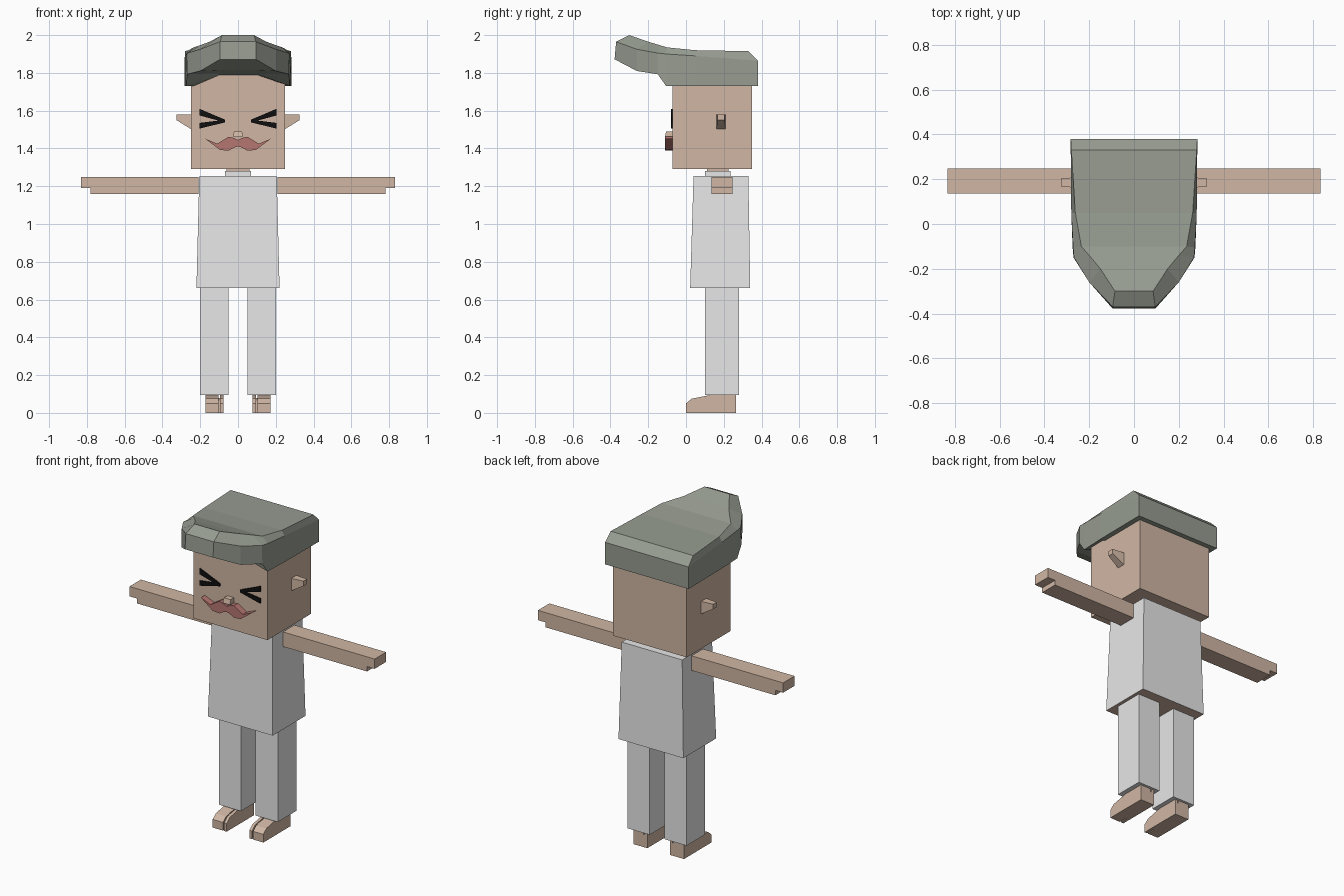
import bpy
import bmesh
from mathutils import Vector

cube = bpy.data.objects.get("Cube")
if cube:
    bpy.data.objects.remove(cube, do_unlink=True)


def material(name, rgb):
    mat = bpy.data.materials.new(name)
    mat.use_nodes = True
    mat.diffuse_color = (*rgb, 1)
    mat.node_tree.nodes["Principled BSDF"].inputs["Base Color"].default_value = (*rgb, 1)
    return mat


SKIN = material("warm skin", (0.63, 0.47, 0.37))
CLOTH = material("pale grey cloth", (0.8, 0.8, 0.8))
HAIR = material("grey green hair", (0.31, 0.335, 0.285))
LIP = material("dusty red", (0.46, 0.18, 0.165))
BLACK = material("black", (0.005, 0.005, 0.005))


def build(name, verts, faces, *mats):
    """Mesh object from points and faces, with outward normals."""
    bm = bmesh.new()
    points = [bm.verts.new(v) for v in verts]
    for f in faces:
        bm.faces.new([points[i] for i in f])
    bmesh.ops.recalc_face_normals(bm, faces=bm.faces)
    mesh = bpy.data.meshes.new(name)
    bm.to_mesh(mesh)
    bm.free()
    for mat in mats:
        mesh.materials.append(mat)
    obj = bpy.data.objects.new(name, mesh)
    bpy.context.collection.objects.link(obj)
    return obj


def loft(name, loop_a, loop_b, *mats):
    """Closed solid between two matching outlines."""
    n = len(loop_a)
    faces = [range(n), range(n, 2 * n)]
    faces += [(i, (i + 1) % n, n + (i + 1) % n, n + i) for i in range(n)]
    return build(name, [*loop_a, *loop_b], faces, *mats)


def rect(x0, x1, y0, y1, z):
    return [(x0, y0, z), (x1, y0, z), (x1, y1, z), (x0, y1, z)]


def box(name, x, y, z, mat):
    return loft(name, rect(*x, *y, z[0]), rect(*x, *y, z[1]), mat)


def extrude_y(name, outline, y0, y1, mat):
    return loft(name, [(x, y0, z) for x, z in outline],
                [(x, y1, z) for x, z in outline], mat)


def extrude_x(name, outline, x0, x1, mat):
    return loft(name, [(x0, y, z) for y, z in outline],
                [(x1, y, z) for y, z in outline], mat)


# Torso: tapered shirt with bare skin underneath
shirt = loft("shirt", rect(-0.22, 0.22, 0.022, 0.34, 0.66),
             rect(-0.205, 0.205, 0.04, 0.33, 1.255), CLOTH, SKIN)
for face in shirt.data.polygons:
    face.material_index = int(face.normal.z < -0.9)
box("collar", (-0.07, 0.07), (0.10, 0.235), (1.25, 1.28), CLOTH)
box("neck", (-0.06, 0.06), (0.11, 0.225), (1.27, 1.30), SKIN)

# Head and nose
box("head", (-0.25, 0.25), (-0.072, 0.35), (1.29, 1.87), SKIN)
loft("nose", rect(-0.025, 0.025, -0.112, -0.07, 1.46),
     rect(-0.022, 0.022, -0.105, -0.07, 1.49), SKIN)

# Moustache: half outline mirrored about the middle
upper = [(0.175, 1.452), (0.11, 1.425), (0.05, 1.462), (0.02, 1.455)]
lower = [(0.02, 1.405), (0.05, 1.388), (0.095, 1.392)]
half = upper[::-1] + lower[::-1]
half = [(0, 1.445)] + half + [(0, 1.41)]
mirrored = [(-x, z) for x, z in half[1:-1]]
extrude_y("moustache", half + mirrored[::-1], -0.11, -0.07, LIP)

# Foot side profile, toe to heel
foot = [(0.265, 0), (0, 0), (0, 0.05), (0.03, 0.075), (0.13, 0.095), (0.265, 0.095)]

for side, s in (("left", 1), ("right", -1)):
    # Squeezed-shut eye: two bars meeting towards the nose
    for part, z0, z1 in (("upper", 1.575, 1.61), ("lower", 1.505, 1.535)):
        bar = [(s * 0.205, z0), (s * 0.205, z1), (s * 0.068, 1.552), (s * 0.068, 1.538)]
        extrude_y(f"{side}_eye_{part}_bar", bar, -0.08, -0.071, BLACK)

    # Ear tapering outward
    def ear_loop(x, y0, y1, z0):
        return [(s * x, y0, z0), (s * x, y1, z0), (s * x, y1, 1.58), (s * x, y0, 1.58)]
    loft(f"{side}_ear", ear_loop(0.245, 0.16, 0.21, 1.50),
         ear_loop(0.326, 0.168, 0.203, 1.55), SKIN)

    # Arm with a stepped hand
    arm = [(0.21, 1.16), (0.78, 1.16), (0.78, 1.19), (0.832, 1.19), (0.832, 1.25), (0.21, 1.25)]
    extrude_y(f"{side}_arm", [(s * x, z) for x, z in arm], 0.136, 0.247, SKIN)

    # Trouser leg
    box(f"{side}_trouser_leg", (s * 0.05, s * 0.20), (0.10, 0.28), (0.095, 0.67), CLOTH)

    # Foot split by a narrow toe gap
    extrude_x(f"{side}_foot", foot, s * 0.102, s * 0.172, SKIN)
    extrude_x(f"{side}_big_toe", foot, s * 0.077, s * 0.095, SKIN)
    box(f"{side}_foot_bridge", (s * 0.094, s * 0.103), (0.05, 0.265), (0, 0.078), SKIN)

# Hair: four edge rows running from the nape to the tip of the quiff
top = [(0.28, 0.33, 1.915), (0.262, 0.05, 1.92), (0.235, -0.10, 1.935),
       (0.20, -0.14, 1.947), (0.15, -0.20, 1.965), (0.085, -0.30, 2.0)]
shoulder = [(0.283, 0.38, 1.865), (0.28, 0.05, 1.89), (0.272, -0.105, 1.90),
            (0.268, -0.15, 1.905), (0.20, -0.26, 1.925), (0.095, -0.37, 1.965)]
rim = [(0.283, 0.38, 1.73), (0.28, 0.05, 1.73), (0.274, -0.105, 1.73),
       (0.27, -0.15, 1.793), (0.20, -0.26, 1.81), (0.095, -0.378, 1.872)]
under = [(0.10, 0.38, 1.73), (0.10, 0.05, 1.73), (0.10, -0.075, 1.79),
         (0.10, -0.13, 1.797), (0.09, -0.26, 1.815), (0.06, -0.378, 1.872)]
verts = []
for column in zip(top, shoulder, rim, under):
    verts += column
    verts += [(-x, y, z) for x, y, z in reversed(column)]
count = len(top)
faces = [(8 * c + i, 8 * c + (i + 1) % 8, 8 * c + 8 + (i + 1) % 8, 8 * c + 8 + i)
         for c in range(count - 1) for i in range(8)]
for start in (0, 8 * (count - 1)):
    faces += [(start + i, start + i + 1, start + 6 - i, start + 7 - i) for i in range(3)]
build("hair", verts, faces, HAIR)
